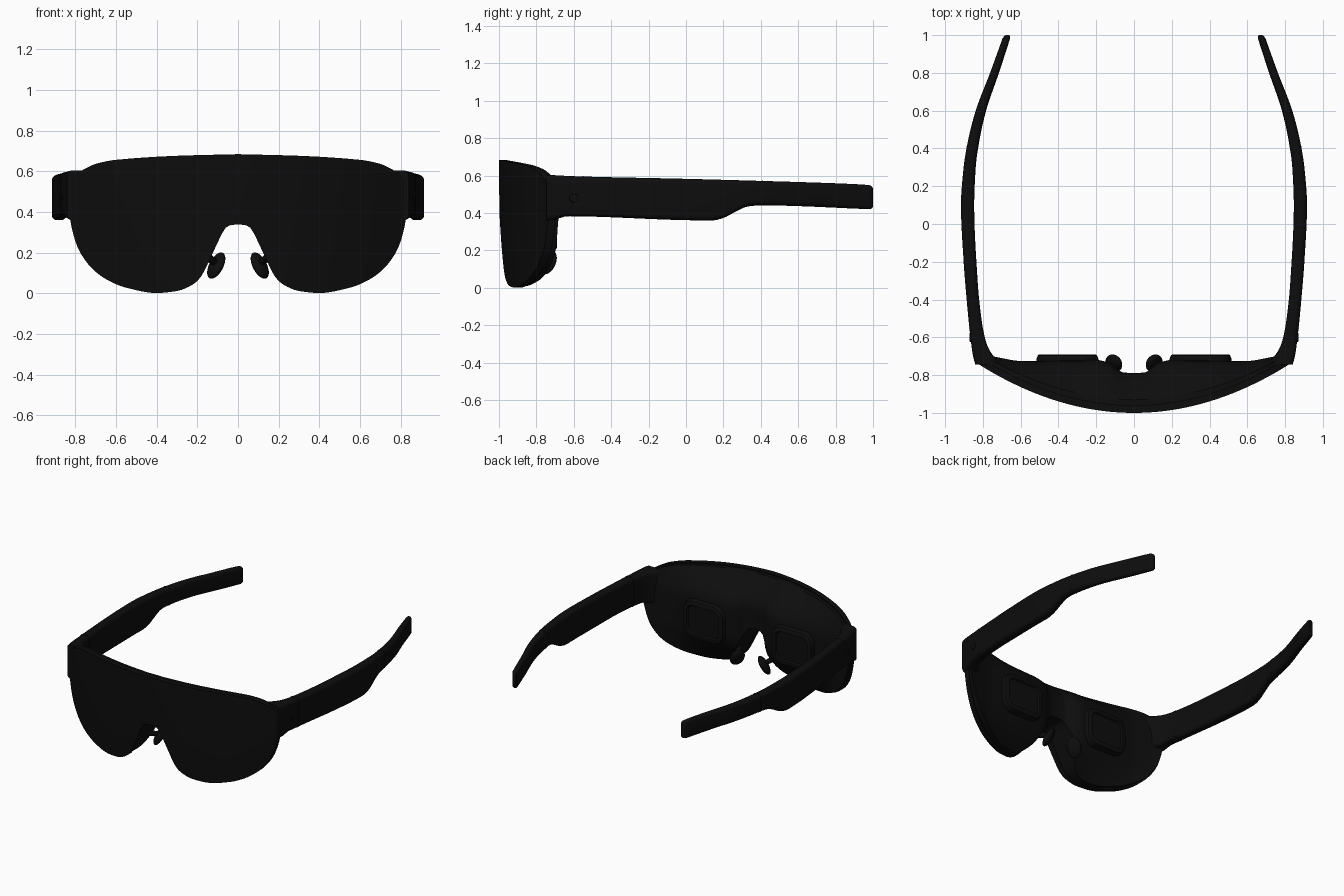
import bpy, bmesh, math
from mathutils import Vector, Matrix

if "Cube" in bpy.data.objects:
    bpy.data.objects.remove(bpy.data.objects["Cube"])

black = bpy.data.materials.new("soft black")
black.diffuse_color = (0.004, 0.004, 0.004, 1)
black.use_nodes = True
black.node_tree.nodes["Principled BSDF"].inputs["Base Color"].default_value = black.diffuse_color


def interp(pts, t):
    """Smooth curve through (t, value) points, limited to avoid overshoot."""
    t = min(max(t, pts[0][0]), pts[-1][0])
    n = len(pts)
    d = [(pts[i + 1][1] - pts[i][1]) / (pts[i + 1][0] - pts[i][0]) for i in range(n - 1)]

    def slope(i):
        if i == 0:
            return d[0]
        if i == n - 1:
            return d[-1]
        a, b = d[i - 1], d[i]
        return 0 if a * b <= 0 else 2 * a * b / (a + b)
    i = max(k for k in range(n - 1) if pts[k][0] <= t)
    h = pts[i + 1][0] - pts[i][0]
    s = (t - pts[i][0]) / h
    return ((2*s**3 - 3*s*s + 1) * pts[i][1] + (s**3 - 2*s*s + s) * h * slope(i)
            + (3*s*s - 2*s**3) * pts[i + 1][1] + (s**3 - s*s) * h * slope(i + 1))


def finish(name, bm, angle=35):
    bmesh.ops.recalc_face_normals(bm, faces=bm.faces)
    me = bpy.data.meshes.new(name)
    bm.to_mesh(me)
    bm.free()
    ob = bpy.data.objects.new(name, me)
    bpy.context.collection.objects.link(ob)
    me.materials.append(black)
    bpy.ops.object.select_all(action='DESELECT')
    ob.select_set(True)
    bpy.context.view_layer.objects.active = ob
    bpy.ops.object.shade_smooth_by_angle(angle=math.radians(angle))
    return ob


def loft(bm, rings):
    """Skin a list of closed rings and cap both ends."""
    vs = [[bm.verts.new(p) for p in r] for r in rings]
    n = len(vs[0])
    for a, b in zip(vs, vs[1:]):
        for i in range(n):
            j = (i + 1) % n
            bm.faces.new((a[i], a[j], b[j], b[i]))
    bm.faces.new(vs[0])
    bm.faces.new(vs[-1])


def round_rect(x0, x1, z0, z1, r, seg=5):
    """Points (x, z) around a rounded rectangle."""
    r = min(r, (x1 - x0) * .49, (z1 - z0) * .49)
    corners = [(x1 - r, z1 - r), (x0 + r, z1 - r), (x0 + r, z0 + r), (x1 - r, z0 + r)]
    return [(cx + r * math.cos((q + k / seg) * math.pi / 2),
             cz + r * math.sin((q + k / seg) * math.pi / 2))
            for q, (cx, cz) in enumerate(corners) for k in range(seg + 1)]


# Shield outline and depth, as functions of distance from the middle
HALF = .835
TOP = [(0, .685), (.3, .677), (.6, .657), (.69, .64), (.75, .615), (.8, .58), (HALF, .53)]
BOTTOM = [(0, .34), (.05, .333), (.07, .31), (.1, .25), (.14, .165), (.18, .085), (.22, .045),
          (.3, .012), (.4, .002), (.55, .028), (.64, .065), (.71, .115), (.76, .175),
          (.79, .23), (.815, .31), (HALF, .42)]
BACK = [(0, -.79), (.06, -.785), (.13, -.735), (.2, -.72), (.6, -.725), (.7, -.71), (HALF, -.68)]


def front_y(x, z):
    return -1 + .38 * x * x + .02 * (1 - z / .685) ** 2


def ease(t):
    t = min(max(t, 0), 1)
    return math.sin(t * math.pi / 2)


def housing_back(x, z):
    base = front_y(x, z) + .06
    full = max(interp(BACK, abs(x)), base)
    return base + (full - base) * ease(z / .28) * ease((interp(TOP, abs(x)) - z) / .2)


def shell(name, y_front, y_back, inset):
    """Closed curved slab filling the shield outline."""
    bm = bmesh.new()
    cols, rows = 128, 24
    sheets = []
    for fy in (y_front, y_back):
        grid = []
        for i in range(cols + 1):
            x = HALF * math.sin((2 * i / cols - 1) * math.pi / 2)
            top, low = interp(TOP, abs(x)) - inset, interp(BOTTOM, abs(x)) + inset
            xs = x * (1 - inset / HALF)
            col = []
            for j in range(rows + 1):
                z = low + (top - low) * (.5 - .5 * math.cos(math.pi * j / rows))
                col.append(bm.verts.new((xs, fy(xs, z), z)))
            grid.append(col)
        for i in range(cols):
            for j in range(rows):
                bm.faces.new((grid[i][j], grid[i + 1][j], grid[i + 1][j + 1], grid[i][j + 1]))
        sheets.append(grid)
    f, b = [[g[i][0] for i in range(cols)] + [g[cols][j] for j in range(rows)]
            + [g[i][rows] for i in range(cols, 0, -1)] + [g[0][j] for j in range(rows, 0, -1)]
            for g in sheets]
    for i in range(len(f)):
        j = (i + 1) % len(f)
        bm.faces.new((f[i], f[j], b[j], b[i]))
    return finish(name, bm)


shell("front_shield", front_y, lambda x, z: front_y(x, z) + .04, 0)
shell("rear_housing", lambda x, z: front_y(x, z) + .03, housing_back, .008)

# Temple arm: outer and inner x, top and bottom z along y
OUTER = [(-.745, .84), (-.7, .852), (-.6, .866), (-.4, .886), (-.2, .902), (.1, .916), (.3, .902),
         (.45, .877), (.6, .838), (.8, .762), (1, .69)]
INNER = [(-.745, .70), (-.72, .725), (-.68, .758), (-.62, .785), (-.5, .808), (-.3, .828),
         (.1, .846), (.3, .838), (.45, .817), (.6, .783), (.8, .715), (1, .65)]
ARM_TOP = [(-.745, .605), (-.6, .597), (0, .583), (.4, .572), (.9, .555), (1, .548)]
ARM_LOW = [(-.745, .36), (-.69, .368), (-.64, .383), (0, .362), (.14, .36), (.2, .374), (.27, .41),
           (.33, .435), (.4, .441), (1, .42)]

for side, s in (("right", 1), ("left", -1)):
    bm = bmesh.new()
    rings = []
    ys = [-.745 + 1.725 * i / 70 for i in range(71)] + [.988, .995, 1]
    for y in ys:
        k = max(0, (y - .975) / .025)
        shrink = .016 * (1 - math.sqrt(max(0, 1 - k * k)))
        rect = round_rect(interp(INNER, y) + shrink * .7, interp(OUTER, y) - shrink * .7,
                          interp(ARM_LOW, y) + shrink, interp(ARM_TOP, y) - shrink, .025)
        rings.append([(s * x, y, z) for x, z in rect])
    loft(bm, rings)
    finish(side + "_temple_arm", bm)

    # Thin seam bands around the arm
    for label, y in (("hinge", -.55), ("tip", .41)):
        bm = bmesh.new()
        loft(bm, [[(s * x, yy, z) for x, z in
                   round_rect(interp(INNER, yy) - .0015, interp(OUTER, yy) + .0015,
                              interp(ARM_LOW, yy) - .0015, interp(ARM_TOP, yy) + .0015, .025)]
                  for yy in (y - .003, y + .003)])
        finish(f"{side}_{label}_seam", bm)

    # Small button on the outer side of the hinge
    bm = bmesh.new()
    bmesh.ops.create_cone(bm, cap_ends=True, segments=20, radius1=.025, radius2=.022, depth=.008,
                          matrix=Matrix.Translation((s * .867, -.6, .48))
                          @ Matrix.Rotation(s * math.pi / 2, 4, 'Y'))
    finish(side + "_button", bm)

    # Eyepiece: raised rounded frame with a recessed window
    bm = bmesh.new()
    rings = []
    for y, grow in ((-.78, .012), (-.715, .012), (-.695, .004), (-.69, -.004),
                    (-.69, -.025), (-.702, -.032)):
        rect = round_rect(.2 - grow, .505 + grow, .21 - grow, .465 + grow, .07 + grow)
        rings.append([(s * x, y, z) for x, z in rect])
    loft(bm, rings)
    finish(side + "_eyepiece", bm)

    # Nose pad: flattened ellipsoid leaning outward
    bm = bmesh.new()
    bmesh.ops.create_uvsphere(bm, u_segments=24, v_segments=16, radius=1)
    pose = (Matrix.Translation((s * .107, -.738, .137)) @ Matrix.Rotation(-s * .62, 4, 'Z')
            @ Matrix.Rotation(-s * .5, 4, 'Y') @ Matrix.Diagonal((.027, .05, .072, 1)))
    bm.transform(pose)
    finish(side + "_nose_pad", bm)

    # Short stalk joining pad and housing
    bm = bmesh.new()
    a, b = Vector((s * .11, -.745, .15)), Vector((s * .165, -.85, .19))
    bmesh.ops.create_cone(bm, cap_ends=True, segments=14, radius1=.016, radius2=.024,
                          depth=(b - a).length,
                          matrix=Matrix.Translation((a + b) / 2)
                          @ (b - a).to_track_quat('Z', 'Y').to_matrix().to_4x4())
    finish(side + "_pad_stalk", bm)
